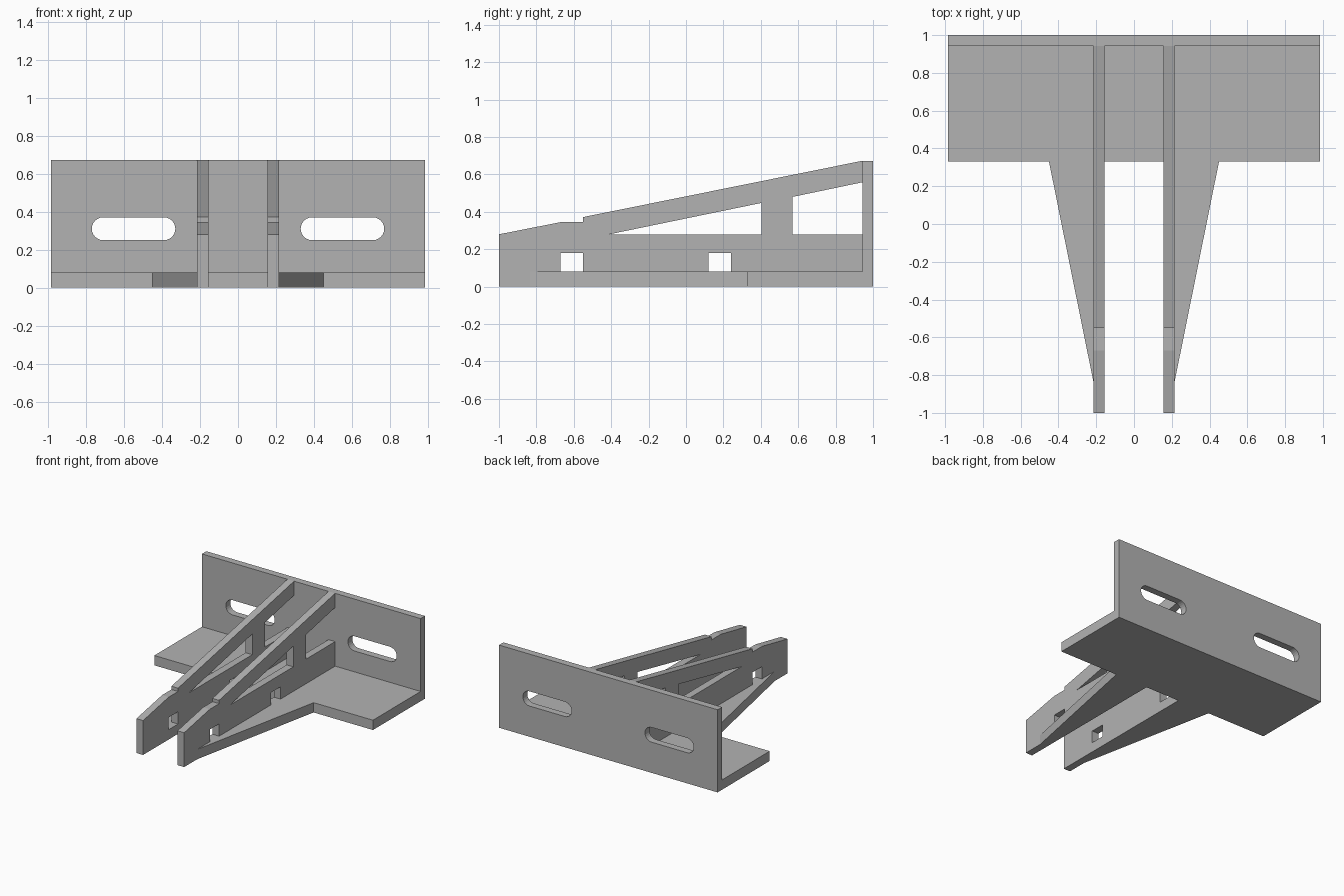
import bpy
import math
from mathutils import Matrix

cube = bpy.data.objects.get("Cube")
if cube:
    bpy.data.objects.remove(cube, do_unlink=True)

# Single plain grey finish
grey = bpy.data.materials.new("plain_grey")
grey.use_nodes = True
colour = (0.45, 0.45, 0.45, 1)
grey.diffuse_color = colour
grey.node_tree.nodes["Principled BSDF"].inputs["Base Color"].default_value = colour

# Sketch axes: (u, v, thickness) -> world
FLAT = Matrix.Identity(4)
FACING_FRONT = Matrix(((1, 0, 0, 0), (0, 0, -1, 0), (0, 1, 0, 0), (0, 0, 0, 1)))
FACING_SIDE = Matrix(((0, 0, 1, 0), (1, 0, 0, 0), (0, 1, 0, 0), (0, 0, 0, 1)))


def plate(name, loops, thickness, axes, centre):
    """Extrude an outline (first loop) with holes (other loops) into a solid."""
    curve = bpy.data.curves.new(name + "_sketch", "CURVE")
    curve.dimensions = "2D"
    curve.fill_mode = "BOTH"
    curve.extrude = thickness / 2
    for loop in loops:
        spline = curve.splines.new("POLY")
        spline.points.add(len(loop) - 1)
        for point, (u, v) in zip(spline.points, loop):
            point.co = (u, v, 0, 1)
        spline.use_cyclic_u = True
    sketch = bpy.data.objects.new(name + "_sketch", curve)
    bpy.context.collection.objects.link(sketch)
    depsgraph = bpy.context.evaluated_depsgraph_get()
    mesh = bpy.data.meshes.new_from_object(sketch.evaluated_get(depsgraph))
    bpy.data.objects.remove(sketch, do_unlink=True)
    mesh.name = name
    mesh.transform(Matrix.Translation(centre) @ axes)
    mesh.materials.clear()
    mesh.materials.append(grey)
    for face in mesh.polygons:
        face.use_smooth = False
        face.material_index = 0
    obj = bpy.data.objects.new(name, mesh)
    bpy.context.collection.objects.link(obj)
    # Weld the caps to the walls
    weld = obj.modifiers.new("weld", "WELD")
    weld.merge_threshold = 0.0001
    return obj


def rect(u0, u1, v0, v1):
    return [(u0, v0), (u1, v0), (u1, v1), (u0, v1)]


def slot(u, v, half_run, radius, steps=12):
    """Horizontal slot with round ends."""
    points = []
    for side, start in ((1, -math.pi / 2), (-1, math.pi / 2)):
        for i in range(steps + 1):
            a = start + math.pi * i / steps
            points.append((u + side * half_run + radius * math.cos(a),
                           v + radius * math.sin(a)))
    return points


WIDTH, HEIGHT = 0.985, 0.673
BACK, WALL, FRONT = 1.0, 0.943, 0.33
RIB_IN, RIB_OUT = 0.155, 0.215
BASE = 0.08

# Upright back plate with two slots
plate("back_plate",
      [rect(-WIDTH, WIDTH, 0, HEIGHT)] + [slot(s * 0.55, 0.31, 0.16, 0.06) for s in (-1, 1)],
      BACK - WALL, FACING_FRONT, (0, (BACK + WALL) / 2, 0))

# Base between the ribs
plate("base_middle", [rect(-RIB_IN, RIB_IN, FRONT, WALL)], BASE, FLAT, (0, 0, BASE / 2))

# Rib outline with a notched top edge and an opening against the back plate
rib = [(-1, 0), (WALL, 0), (WALL, 0.28), (0.57, 0.28), (0.57, 0.48), (WALL, 0.558),
       (WALL, HEIGHT), (-0.55, 0.372), (-0.55, 0.345), (-0.67, 0.345), (-1, 0.28)]
brace_opening = [(-0.41, 0.28), (0.405, 0.28), (0.405, 0.448)]
holes = [brace_opening, rect(-0.67, -0.55, BASE, 0.18), rect(0.12, 0.24, BASE, 0.18)]

# Base wings tapering forward along the ribs
wing = [(RIB_OUT, WALL), (RIB_OUT, -0.835), (0.45, FRONT), (WIDTH, FRONT), (WIDTH, WALL)]

for side, s in (("left", 1), ("right", -1)):
    plate(side + "_rib", [rib] + holes, RIB_OUT - RIB_IN, FACING_SIDE,
          (s * (RIB_IN + RIB_OUT) / 2, 0, 0))
    plate(side + "_base_wing", [[(s * x, y) for x, y in wing]], BASE, FLAT, (0, 0, BASE / 2))
